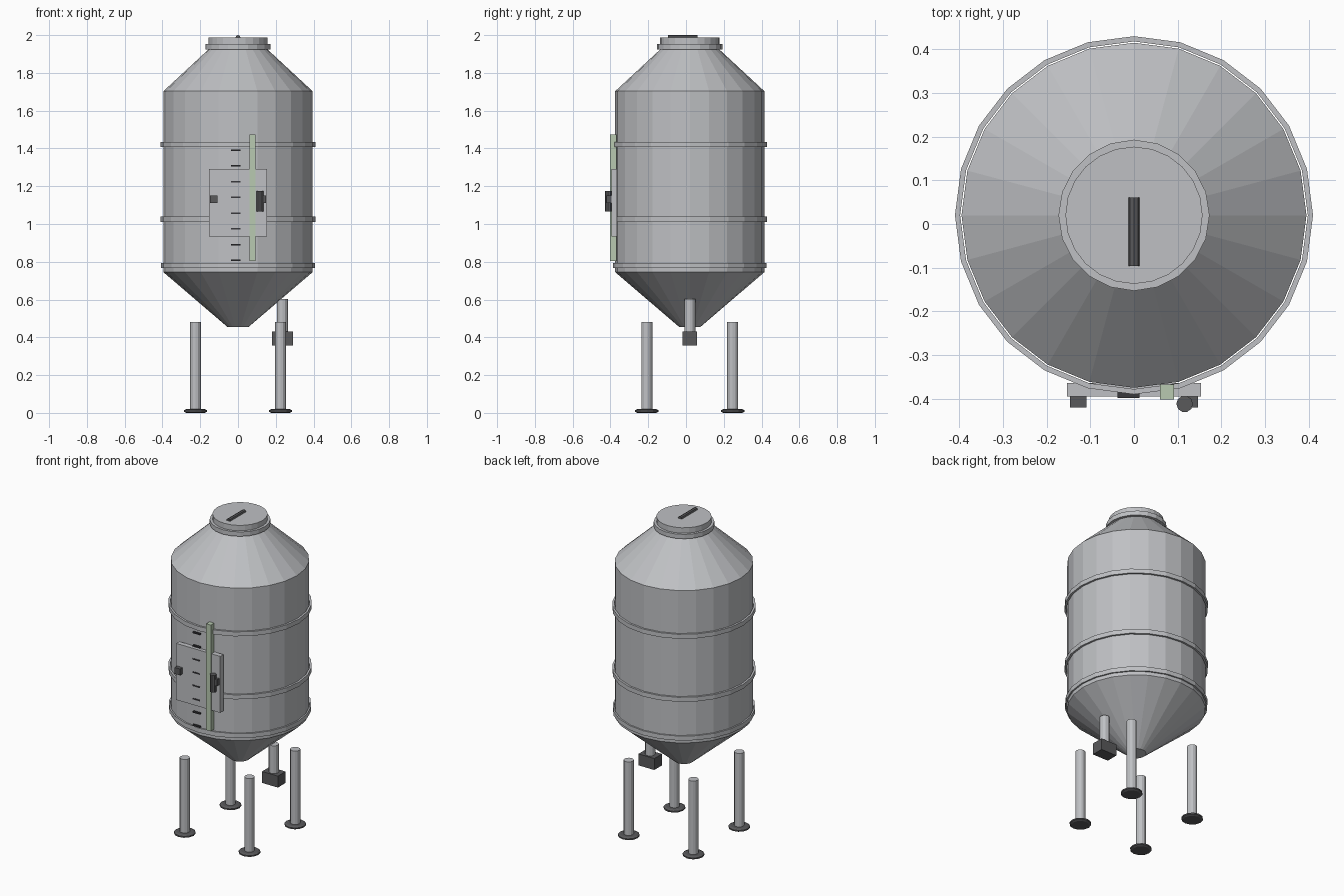
import bpy
import math
from mathutils import Vector

cube = bpy.data.objects.get("Cube")
if cube:
    bpy.data.objects.remove(cube, do_unlink=True)

CY = 0.02  # tank axis


def material(name, color):
    m = bpy.data.materials.new(name)
    m.use_nodes = True
    rgba = (*color, 1)
    m.diffuse_color = rgba
    m.node_tree.nodes["Principled BSDF"].inputs["Base Color"].default_value = rgba
    return m


STEEL = material("galvanised steel", (0.52, 0.53, 0.55))
DARK = material("dark fittings", (0.1, 0.1, 0.105))
BLACK = material("black marks", (0.04, 0.04, 0.045))
GREEN = material("pale green glass", (0.48, 0.59, 0.44))


def add_mesh(name, verts, faces, mat):
    mesh = bpy.data.meshes.new(name)
    mesh.from_pydata(verts, [], faces)
    mesh.materials.append(mat)
    obj = bpy.data.objects.new(name, mesh)
    bpy.context.collection.objects.link(obj)
    return obj


def lathe(name, profile, mat, x=0, y=CY, sides=24, loop=False):
    """Spin an (r, z) profile, listed bottom to top; cap the ends or join them."""
    n = len(profile)
    verts, faces = [], []
    for r, z in profile:
        for i in range(sides):
            a = math.tau * i / sides
            verts.append((x + r * math.cos(a), y + r * math.sin(a), z))
    for k in range(n if loop else n - 1):
        lo, hi = k * sides, (k + 1) % n * sides
        for i in range(sides):
            j = (i + 1) % sides
            faces.append((lo + i, lo + j, hi + j, hi + i))
    if not loop:
        faces.append(tuple(reversed(range(sides))))
        faces.append(tuple(range((n - 1) * sides, n * sides)))
    return add_mesh(name, verts, faces, mat)


def box(name, lo, hi, mat):
    """Box between two opposite corners."""
    lo, hi = Vector(lo), Vector(hi)
    bpy.ops.mesh.primitive_cube_add(size=1, location=(lo + hi) / 2)
    obj = bpy.context.object
    obj.name = name
    obj.scale = hi - lo
    obj.data.materials.append(mat)
    return obj


# Tank: lower hopper, barrel and upper cone
lathe("tank_body", [(0.056, 0.455), (0.395, 0.745), (0.395, 1.703), (0.15, 1.93)], STEEL)

# Hoops around the barrel
for name, z, r in (("top_hoop", 1.421, 0.41), ("middle_hoop", 1.025, 0.41),
                   ("bottom_hoop", 0.78, 0.407)):
    h = 0.014
    lathe(name, [(r, z - h), (r, z + h), (0.398, z + h), (0.398, z - h)], STEEL, loop=True)

# Lid with collar and bar handle
lathe("lid_collar", [(0.173, 1.925), (0.173, 1.953)], STEEL, sides=20)
lathe("lid", [(0.157, 1.95), (0.157, 1.987)], STEEL)
bpy.ops.mesh.primitive_cylinder_add(vertices=8, radius=0.013, depth=0.157,
                                    location=(0, -0.018, 1.987),
                                    rotation=(math.pi / 2, 0, 0))
handle = bpy.context.object
handle.name = "lid_handle"
handle.data.materials.append(DARK)

# Legs with round feet
for sx, side in ((-1, "right"), (1, "left")):
    for sy, end in ((-1, "front"), (1, "back")):
        x, y = sx * 0.225, CY + sy * 0.227
        lathe(f"{end}_{side}_leg", [(0.029, 0.01), (0.029, 0.482)], STEEL, x, y, 12)
        lathe(f"{end}_{side}_foot",
              [(0.05, 0), (0.062, 0.006), (0.062, 0.014), (0.05, 0.02)], DARK, x, y, 12)

# Outlet pipe and valve under the hopper
lathe("outlet_pipe", [(0.029, 0.4), (0.029, 0.604)], STEEL, 0.235, CY, 12)
box("outlet_valve", (0.18, CY - 0.038, 0.358), (0.29, CY + 0.038, 0.43), DARK)

# Access door, hinge block and latch
box("door", (-0.153, -0.395, 0.935), (0.153, -0.364, 1.29), STEEL)
box("door_hinge", (-0.147, -0.42, 1.11), (-0.109, -0.394, 1.15), DARK)
box("door_latch_block", (0.109, -0.42, 1.11), (0.147, -0.394, 1.15), DARK)
lathe("door_latch_bar", [(0.019, 1.067), (0.019, 1.175)], DARK, 0.116, -0.412, 10)

# Sight glass and level marks
box("sight_glass", (0.06, -0.402, 0.805), (0.092, -0.368, 1.473), GREEN)
for i in range(8):
    z = 0.808 + i * 0.0832
    box(f"level_mark_{i + 1}", (-0.038, -0.398, z - 0.004), (0.013, -0.385, z + 0.004), BLACK)
